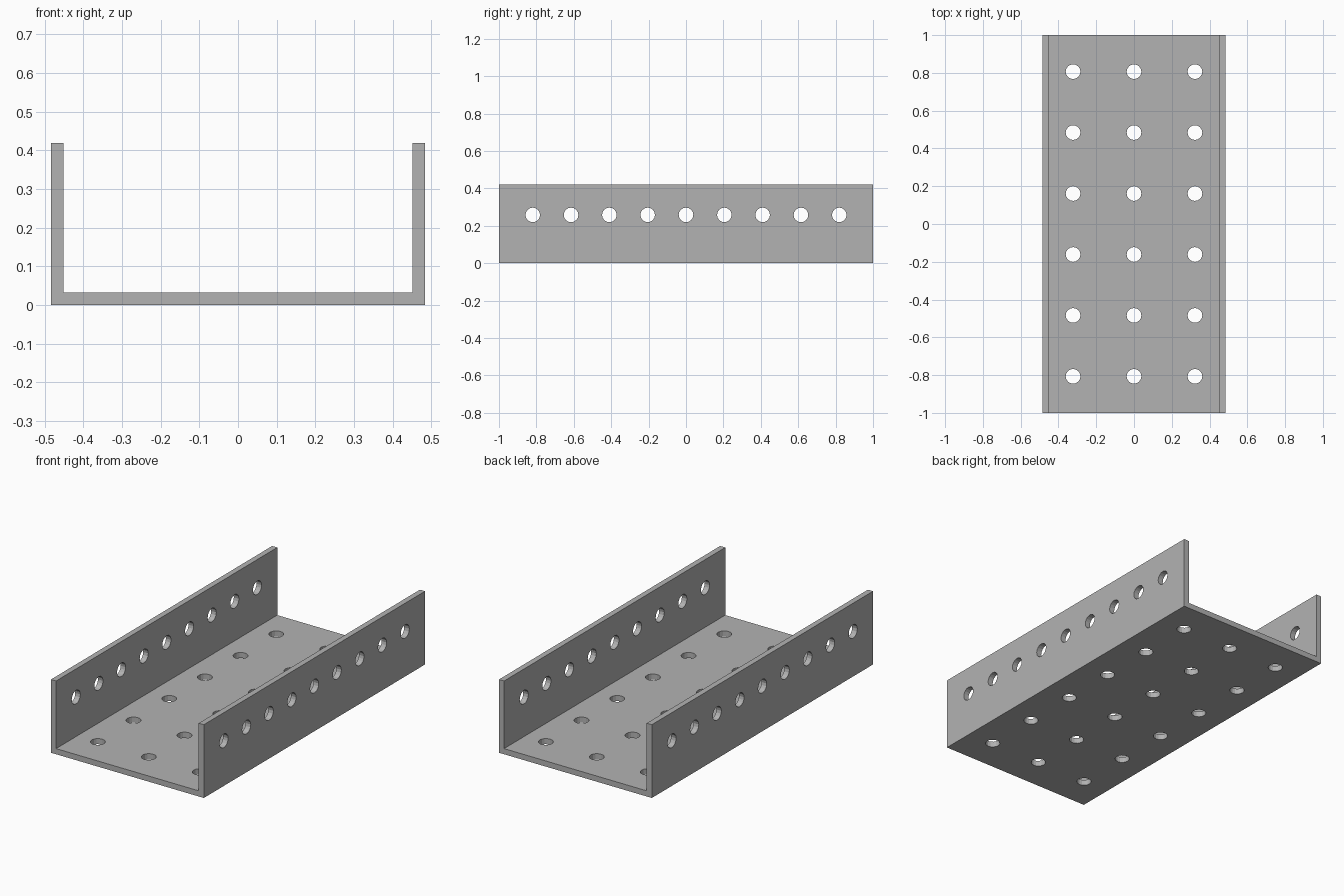
import bpy, bmesh
from math import pi
from mathutils import Matrix, Vector

cube = bpy.data.objects.get("Cube")
if cube:
    bpy.data.objects.remove(cube, do_unlink=True)

U = 2 / 62                       # one wall thickness
W, L, H = 15 * U, 62 * U, 13 * U  # half width, length, height
HOLE_R = 0.039

grey = bpy.data.materials.new("plain_grey")
grey.use_nodes = True
colour = (0.45, 0.45, 0.45, 1)
grey.diffuse_color = colour
grey.node_tree.nodes["Principled BSDF"].inputs["Base Color"].default_value = colour


def make_object(name, bm):
    bmesh.ops.recalc_face_normals(bm, faces=bm.faces)
    mesh = bpy.data.meshes.new(name)
    bm.to_mesh(mesh)
    bm.free()
    mesh.materials.append(grey)
    obj = bpy.data.objects.new(name, mesh)
    bpy.context.collection.objects.link(obj)
    return obj


def add_pin(bm, centre, rotation):
    bmesh.ops.create_cone(bm, cap_ends=True, segments=16, radius1=HOLE_R,
                          radius2=HOLE_R, depth=4 * U,
                          matrix=Matrix.Translation(centre) @ rotation)


# U-shaped channel: half profile mirrored, then extruded along y
half = [(W, 0), (W, H), (W - U, H), (W - U, U)]
profile = half + [(-x, z) for x, z in reversed(half)]
bm = bmesh.new()
face = bm.faces.new([bm.verts.new((x, -L / 2, z)) for x, z in profile])
ext = bmesh.ops.extrude_face_region(bm, geom=[face])
bmesh.ops.translate(bm, vec=Vector((0, L, 0)),
                    verts=[v for v in ext["geom"] if isinstance(v, bmesh.types.BMVert)])
channel = make_object("channel", bm)

# Hole cutters: a grid in the base and a row in each side wall
bm = bmesh.new()
for i in range(3):
    for j in range(6):
        add_pin(bm, Vector(((i - 1) * 10 * U, (j - 2.5) * 10 * U, U / 2)), Matrix())
for side in (-1, 1):
    for j in range(9):
        add_pin(bm, Vector((side * (W - U / 2), (j - 4) * 6.35 * U, 8 * U)),
                Matrix.Rotation(pi / 2, 4, "Y"))
cutter = make_object("hole_cutter", bm)
cutter.hide_render = True

# Cut the holes and discard the cutter
cut = channel.modifiers.new("holes", "BOOLEAN")
cut.operation = "DIFFERENCE"
cut.solver = "EXACT"
cut.object = cutter
bpy.context.view_layer.objects.active = channel
bpy.ops.object.modifier_apply(modifier=cut.name)
bpy.data.objects.remove(cutter, do_unlink=True)
